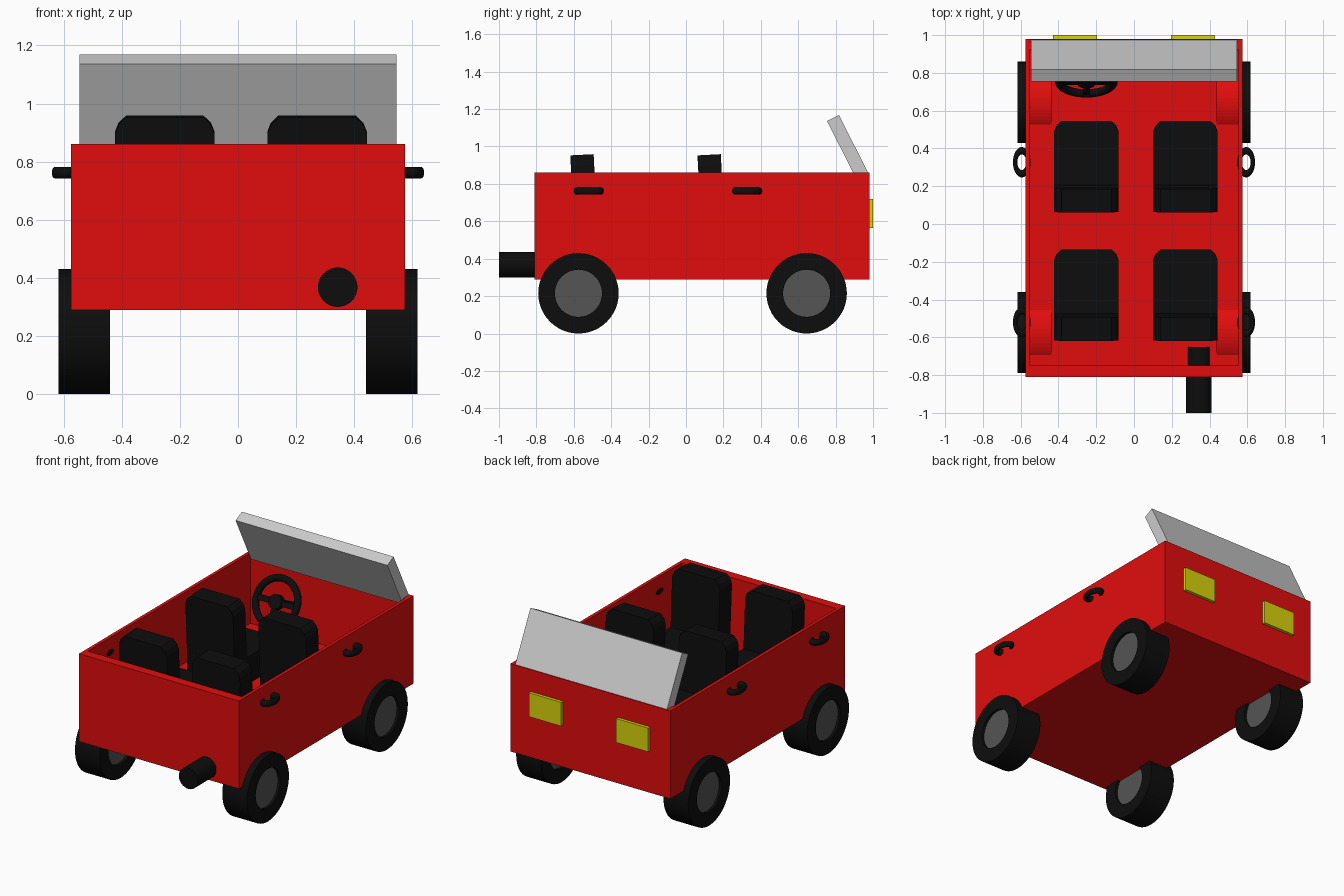
import bpy, bmesh, math
from mathutils import Vector

if "Cube" in bpy.data.objects:
    bpy.data.objects.remove(bpy.data.objects["Cube"])


def material(name, rgb):
    m = bpy.data.materials.new(name)
    m.diffuse_color = (*rgb, 1)
    m.use_nodes = True
    m.node_tree.nodes["Principled BSDF"].inputs["Base Color"].default_value = m.diffuse_color
    return m


RED = material("red paint", (0.75, 0.004, 0.004))
BLACK = material("black rubber", (0.004, 0.004, 0.004))
YELLOW = material("yellow lamp", (0.7, 0.65, 0.004))
STEEL = material("dark grey", (0.09, 0.09, 0.09))


def finish(bm, name, mat, loc=(0, 0, 0), rot=(0, 0, 0), smooth=False):
    bmesh.ops.remove_doubles(bm, verts=bm.verts, dist=1e-5)
    bmesh.ops.recalc_face_normals(bm, faces=bm.faces)
    me = bpy.data.meshes.new(name)
    bm.to_mesh(me)
    bm.free()
    ob = bpy.data.objects.new(name, me)
    bpy.context.collection.objects.link(ob)
    ob.location, ob.rotation_euler = loc, rot
    if mat:
        me.materials.append(mat)
    if smooth:
        bpy.ops.object.select_all(action='DESELECT')
        ob.select_set(True)
        bpy.context.view_layer.objects.active = ob
        bpy.ops.object.shade_smooth_by_angle(angle=math.radians(35))
    return ob


def box(bm, x0, x1, y0, y1, z0, z1):
    vs = bmesh.ops.create_cube(bm, size=1)['verts']
    for v in vs:
        v.co = Vector((x1 if v.co.x > 0 else x0, y1 if v.co.y > 0 else y0, z1 if v.co.z > 0 else z0))
    return vs


def prism(name, pts, push, mat, **kw):
    """Extrude a closed 3D polygon along a vector."""
    bm = bmesh.new()
    f = bm.faces.new([bm.verts.new(p) for p in pts])
    new = bmesh.ops.extrude_face_region(bm, geom=[f], use_keep_orig=True)['geom']
    bmesh.ops.translate(bm, vec=push, verts=[g for g in new if isinstance(g, bmesh.types.BMVert)])
    return finish(bm, name, mat, **kw)


def lathe(name, profile, axis, steps, mat, **kw):
    """Spin a 3D profile around an axis through the origin."""
    bm = bmesh.new()
    vs = [bm.verts.new(p) for p in profile]
    es = [bm.edges.new(p) for p in zip(vs, vs[1:])]
    bmesh.ops.spin(bm, geom=vs + es, cent=(0, 0, 0), axis=axis, angle=2 * math.pi, steps=steps)
    return finish(bm, name, mat, smooth=True, **kw)


def torus(name, major, minor, mat, **kw):
    pts = [(major + minor * math.cos(a * math.pi / 8), 0, minor * math.sin(a * math.pi / 8)) for a in range(17)]
    return lathe(name, pts, (0, 0, 1), 40, mat, **kw)


# Open tub body: thin sides, thicker ends, deep floor
FLOOR = 0.403
bm = bmesh.new()
box(bm, -0.575, 0.575, -0.81, 0.98, 0.29, 0.86)
bm.normal_update()
top = max(bm.faces, key=lambda f: f.calc_center_median().z)
bmesh.ops.inset_region(bm, faces=[top], thickness=0.03)
for v in top.verts:
    v.co.y = 0.92 if v.co.y > 0 else -0.75
bmesh.ops.inset_region(bm, faces=[top], thickness=0.0005)
for v in top.verts:
    v.co.z = FLOOR
finish(bm, "body", RED)

# Windscreen slab leaning back over the cabin
prism("windscreen", [(-0.545, y, z) for y, z in
      [(0.754, 1.136), (0.818, 1.168), (0.975, 0.857), (0.911, 0.825)]], (1.09, 0, 0), None)

# Wheels, hubs and inner wheel arches
R = 0.215
for sx in (-1, 1):
    for y in (-0.575, 0.645):
        c = (sx * 0.529, y, R)
        lathe("tyre", [(-0.089, 0, 0.126), (-0.089, 0, R), (0.089, 0, R), (0.089, 0, 0.126), (-0.089, 0, 0.126)],
              (1, 0, 0), 48, BLACK, loc=c)
        lathe("hub", [(-0.072, 0, 0), (-0.072, 0, 0.127), (0.072, 0, 0.127), (0.072, 0, 0)],
              (1, 0, 0), 48, STEEL, loc=c)
        arc = [math.radians(a) for a in range(50, 131, 5)]
        prism("wheel_arch", [(sx * 0.437, y + 0.223 * math.cos(a), R + 0.223 * math.sin(a)) for a in arc],
              (sx * 0.12, 0, 0), RED)

# Headlights
for sx in (-1, 1):
    bm = bmesh.new()
    box(bm, sx * 0.313 - 0.116, sx * 0.313 + 0.116, 0.96, 1.0, 0.563, 0.718)
    finish(bm, "headlight", YELLOW)

# Door handles: flattened rings sunk into the sides
for sx in (-1, 1):
    for y in (-0.52, 0.327):
        h = torus("door_handle", 0.062, 0.02, BLACK, loc=(sx * 0.594, y, 0.762))
        h.scale = (0.57, 0.98, 1)

# Exhaust pipe
lathe("exhaust", [(0, -1, 0), (0, -1, 0.068), (0, -0.65, 0.068), (0, -0.65, 0)],
      (0, 1, 0), 32, BLACK, loc=(0.343, 0, 0.368))


# Seats: cushion with clipped front corners, backrest with clipped top corners
def tombstone(w, h):
    right = [(w, 0), (w, h - 0.055), (w - 0.012, h - 0.025), (w - 0.038, h)]
    return right + [(-a, b) for a, b in reversed(right)]


for x in (-0.252, 0.272):
    for y in (0.06, -0.62):
        prism("seat_cushion", [(a, b, 0) for a, b in tombstone(0.171, 0.465)], (0, 0, 0.18),
              BLACK, loc=(x, y + 0.02, FLOOR - 0.005))
        prism("seat_back", [(a, 0, b) for a, b in tombstone(0.171, 0.55)], (0, 0.125, 0),
              BLACK, loc=(x, y + 0.03, FLOOR), rot=(math.radians(3), 0, 0))

# Steering wheel: rim, three spokes, hub and column
pos, tilt = (-0.252, 0.757, 0.683), (math.radians(63), 0, 0)
torus("steering_rim", 0.145, 0.022, BLACK, loc=pos, rot=tilt)
bm = bmesh.new()
box(bm, -0.145, 0.145, -0.018, 0.018, -0.014, 0.014)
box(bm, -0.018, 0.018, -0.145, 0, -0.014, 0.014)
finish(bm, "steering_spokes", BLACK, loc=pos, rot=tilt)
lathe("steering_column", [(0, 0, 0.022), (0.045, 0, 0.022), (0.045, 0, -0.02), (0.022, 0, -0.02),
      (0.022, 0, -0.2), (0, 0, -0.2)], (0, 0, 1), 24, BLACK, loc=pos, rot=tilt)
